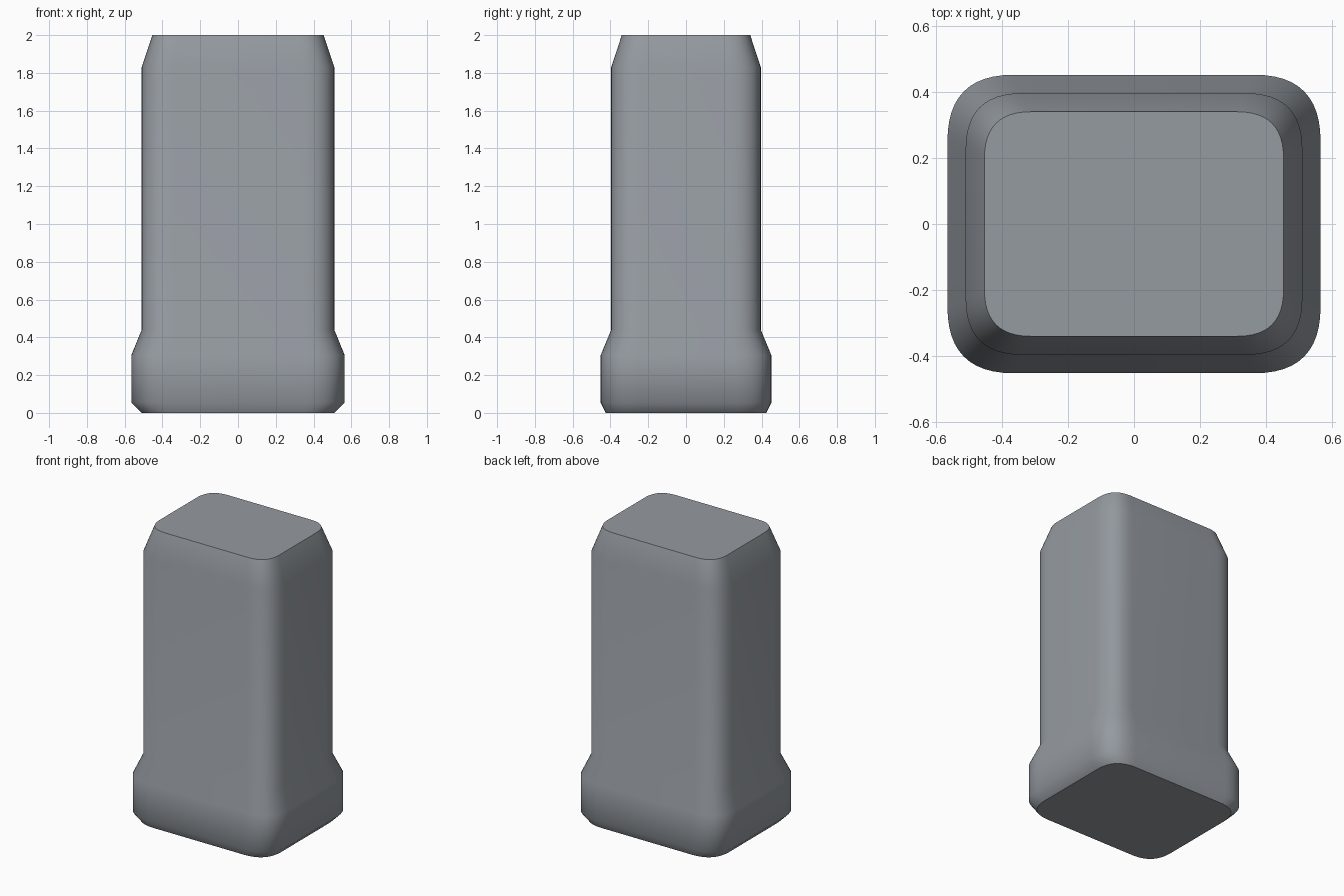
import bpy, bmesh

cube = bpy.data.objects.get("Cube")
if cube:
    bpy.data.objects.remove(cube, do_unlink=True)

grey = bpy.data.materials.new("slate_grey")
grey.use_nodes = True
colour = (0.30, 0.325, 0.355, 1)
grey.diffuse_color = colour
grey.node_tree.nodes["Principled BSDF"].inputs["Base Color"].default_value = colour

CORNER_STEPS = 12


def rounded_outline(hx, hy, r):
    """Counter-clockwise rectangle with soft quadratic corners."""
    points = []
    for sx, sy in ((1, 1), (-1, 1), (-1, -1), (1, -1)):
        corner = []
        for i in range(CORNER_STEPS + 1):
            t = i / CORNER_STEPS
            corner.append((sx * (hx - r * t * t), sy * (hy - r * (1 - t) ** 2)))
        points += corner if sx == sy else corner[::-1]
    return points


# Height, half width, half depth and corner reach of each section
sections = [
    (0.0, 0.51, 0.425, 0.17),
    (0.055, 0.565, 0.452, 0.2),
    (0.305, 0.565, 0.452, 0.2),
    (0.44, 0.51, 0.396, 0.17),
    (1.83, 0.51, 0.396, 0.17),
    (2.0, 0.453, 0.34, 0.14),
]

# Tapered body with a flared foot, lofted through the sections
bm = bmesh.new()
rings = [[bm.verts.new((x, y, z)) for x, y in rounded_outline(hx, hy, r)]
         for z, hx, hy, r in sections]
for low, high in zip(rings, rings[1:]):
    for i in range(len(low)):
        j = (i + 1) % len(low)
        bm.faces.new((low[i], low[j], high[j], high[i])).smooth = True

# Flat caps with crisp rims
for cap in (bm.faces.new(rings[0][::-1]), bm.faces.new(rings[-1])):
    cap.smooth = False
    for edge in cap.edges:
        edge.smooth = False

mesh = bpy.data.meshes.new("body")
bm.to_mesh(mesh)
bm.free()
mesh.materials.append(grey)
body = bpy.data.objects.new("body", mesh)
bpy.context.collection.objects.link(body)
